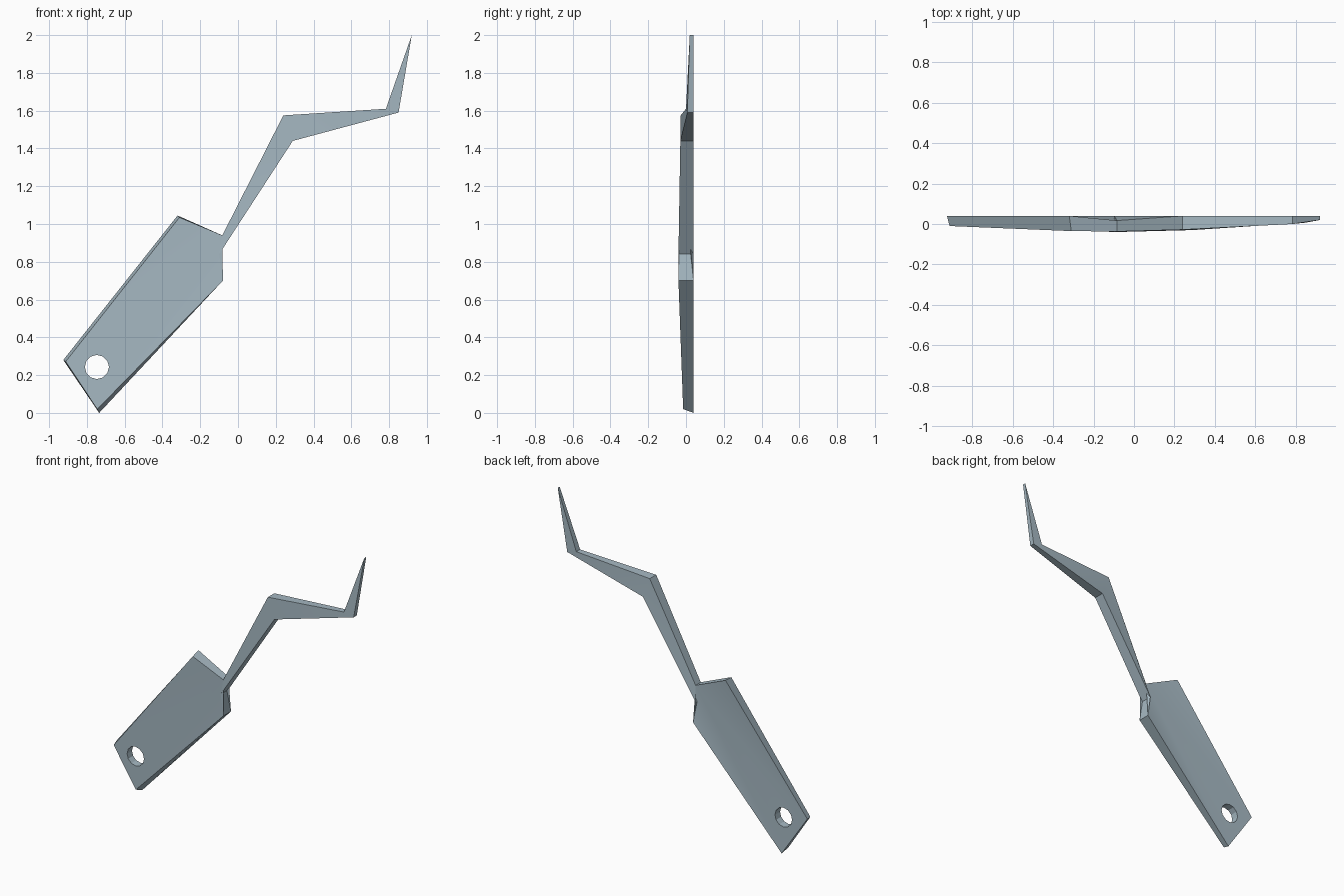
import bpy, bmesh, math

if "Cube" in bpy.data.objects:
    bpy.data.objects.remove(bpy.data.objects["Cube"])

steel = bpy.data.materials.new("blue_grey_steel")
steel.diffuse_color = (0.38, 0.48, 0.54, 1)
steel.use_nodes = True
steel.node_tree.nodes["Principled BSDF"].inputs["Base Color"].default_value = steel.diffuse_color

# Outline stations: front x, front z, front y, back x, back z, back y
PTS = [
    (-0.912, 0.272, -0.01, -0.925, 0.28, 0.04),     # blade left corner
    (-0.31, 1.035, -0.035, -0.32, 1.045, 0.04),     # blade top
    (-0.083, 0.94, -0.037, -0.083, 0.94, 0.017),    # arm root, upper
    (0.24, 1.575, -0.028, 0.24, 1.575, 0.04),       # elbow, upper
    (0.783, 1.61, 0.0, 0.783, 1.61, 0.04),          # wrist, upper
    (0.92, 2.0, 0.02, 0.92, 2.0, 0.04),             # tip
    (0.85, 1.59, 0.007, 0.85, 1.59, 0.04),          # wrist, lower
    (0.29, 1.44, -0.03, 0.29, 1.44, 0.04),          # elbow, lower
    (-0.10, 0.84, -0.04, -0.10, 0.84, 0.04),        # arm root, lower
    (-0.08, 0.70, -0.04, -0.08, 0.70, 0.04),        # blade right corner
    (-0.745, 0.02, -0.015, -0.735, 0.0, 0.04),      # blade bottom
]
CAPS = [(0, 1, 2), (0, 2, 10), (2, 9, 10), (2, 8, 9),
        (2, 3, 7, 8), (3, 4, 6, 7), (4, 5, 6)]

# Blade with its zigzag pick arm
bm = bmesh.new()
front = [bm.verts.new((x, y, z)) for x, z, y, *_ in PTS]
back = [bm.verts.new((x, y, z)) for *_, x, z, y in PTS]
for cap in CAPS:
    bm.faces.new([front[i] for i in cap])
    bm.faces.new([back[i] for i in reversed(cap)])
for i in range(len(PTS)):
    j = (i + 1) % len(PTS)
    bm.faces.new((front[i], front[j], back[j], back[i]))
bmesh.ops.recalc_face_normals(bm, faces=bm.faces)
mesh = bpy.data.meshes.new("pick_blade")
bm.to_mesh(mesh)
bm.free()
mesh.materials.append(steel)
pick = bpy.data.objects.new("pick_blade", mesh)
bpy.context.collection.objects.link(pick)

# Hanging hole
bpy.ops.mesh.primitive_cylinder_add(vertices=12, radius=0.064, depth=0.4,
                                    location=(-0.747, 0, 0.243),
                                    rotation=(math.pi / 2, 0, 0))
cutter = bpy.context.object
cutter.name = "hole_cutter"
cutter.data.materials.append(steel)
cut = pick.modifiers.new("hole", "BOOLEAN")
cut.operation = "DIFFERENCE"
cut.solver = "EXACT"
cut.object = cutter
bpy.ops.object.select_all(action="DESELECT")
pick.select_set(True)
bpy.context.view_layer.objects.active = pick
bpy.ops.object.modifier_apply(modifier="hole")
bpy.data.objects.remove(cutter)
bpy.ops.object.shade_smooth_by_angle(angle=math.radians(25))
